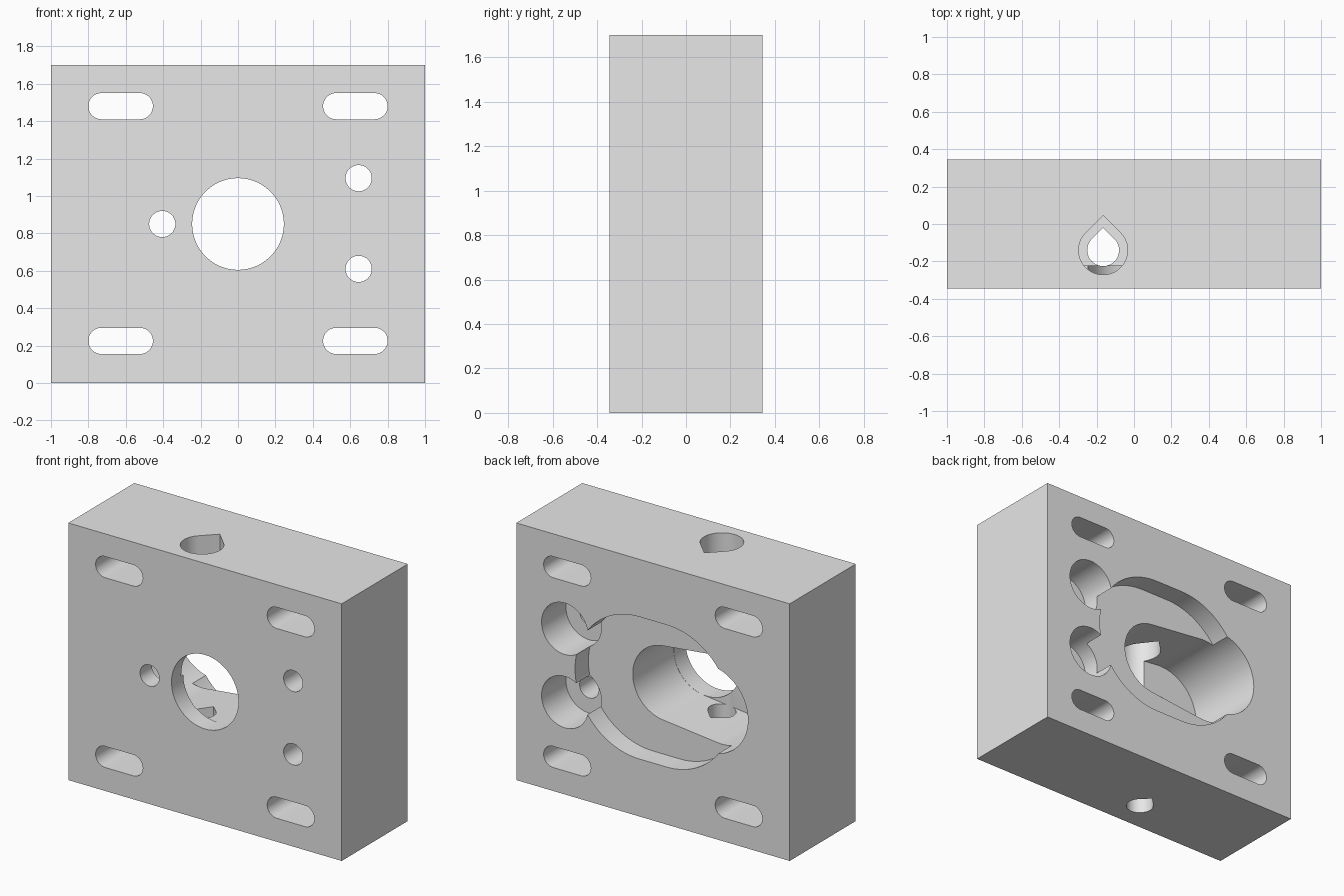
import bpy, bmesh, math
from mathutils import Vector

if "Cube" in bpy.data.objects:
    bpy.data.objects.remove(bpy.data.objects["Cube"])

STEPS = 48
FRONT, BACK, HEIGHT = -0.345, 0.345, 1.70
MID = HEIGHT / 2

grey = bpy.data.materials.new("light_grey")
grey.diffuse_color = (0.8, 0.8, 0.8, 1)
grey.use_nodes = True
grey.node_tree.nodes["Principled BSDF"].inputs["Base Color"].default_value = grey.diffuse_color


def arc(cx, cy, r, start, end, steps=STEPS):
    return [(cx + r * math.cos(start + (end - start) * i / steps),
             cy + r * math.sin(start + (end - start) * i / steps)) for i in range(steps + 1)]


def circle(cx, cy, r):
    return arc(cx, cy, r, 0, math.tau, 2 * STEPS)[:-1]


def hull(x1, r1, x2, r2, cy):
    """Outline wrapped around a left circle and a right circle."""
    phi = math.acos((r1 - r2) / (x2 - x1))
    return arc(x2, cy, r2, -phi, phi) + arc(x1, cy, r1, phi, math.tau - phi)


def teardrop(cx, cy, r):
    """Circle with a right-angled tip towards the back."""
    return arc(cx, cy, r, math.radians(135), math.radians(405)) + [(cx, cy + r * math.sqrt(2))]


def prism(name, outline, lo, hi, axis="y"):
    """Extrude an outline between two levels along y or z."""
    bm = bmesh.new()
    place = (lambda p: (p[0], lo, p[1])) if axis == "y" else (lambda p: (p[0], p[1], lo))
    face = bm.faces.new([bm.verts.new(place(p)) for p in outline])
    ext = bmesh.ops.extrude_face_region(bm, geom=[face])
    move = Vector((0, hi - lo, 0)) if axis == "y" else Vector((0, 0, hi - lo))
    bmesh.ops.translate(bm, vec=move, verts=[v for v in ext["geom"] if isinstance(v, bmesh.types.BMVert)])
    bmesh.ops.recalc_face_normals(bm, faces=bm.faces)
    mesh = bpy.data.meshes.new(name)
    bm.to_mesh(mesh)
    bm.free()
    mesh.materials.append(grey)
    obj = bpy.data.objects.new(name, mesh)
    bpy.context.collection.objects.link(obj)
    return obj


# Solid block
block = prism("mounting_block", [(-1, 0), (1, 0), (1, HEIGHT), (-1, HEIGHT)], FRONT, BACK)
cutters = []

# Four through slots in the corners
for side in (-1, 1):
    for z in (0.225, 1.48):
        x = side * 0.6275
        cutters.append(prism("slot_cutter", hull(x - 0.1025, 0.07, x + 0.1025, 0.07, z), -0.5, 0.5))

# Wide shallow recess in the back
cutters.append(prism("recess_cutter", hull(-0.1, 0.47, 0.1, 0.47, MID), 0.205, 0.5))

# Tapered pocket, leaving a thin front wall
cutters.append(prism("pocket_cutter", hull(-0.405, 0.29, 0, 0.246, MID), -0.222, 0.45))

# Round centre opening and small shaft hole in the front wall
cutters.append(prism("centre_hole_cutter", circle(0, MID, 0.245), -0.5, -0.1))
cutters.append(prism("shaft_hole_cutter", circle(-0.405, MID, 0.07), -0.5, -0.1))

# Two bolt holes with counterbores in the back
for z in (0.61, 1.095):
    cutters.append(prism("counterbore_cutter", circle(0.645, z, 0.17), 0.09, 0.55))
    cutters.append(prism("bolt_hole_cutter", circle(0.645, z, 0.07), -0.55, 0.15))

# Vertical teardrop channel: wide above the pocket, narrow below
cutters.append(prism("upper_channel_cutter", teardrop(-0.165, -0.14, 0.131), MID, 2.0, "z"))
cutters.append(prism("lower_channel_cutter", teardrop(-0.165, -0.14, 0.085), -0.3, MID - 0.05, "z"))

# Cut everything out, then remove the cutters
bpy.context.view_layer.objects.active = block
block.select_set(True)
for cutter in cutters:
    cutter.hide_render = True
    mod = block.modifiers.new("cut", "BOOLEAN")
    mod.operation, mod.solver, mod.object = "DIFFERENCE", "EXACT", cutter
    bpy.ops.object.modifier_apply(modifier=mod.name)
    bpy.data.objects.remove(cutter)

bpy.ops.object.shade_smooth_by_angle(angle=math.radians(30))
